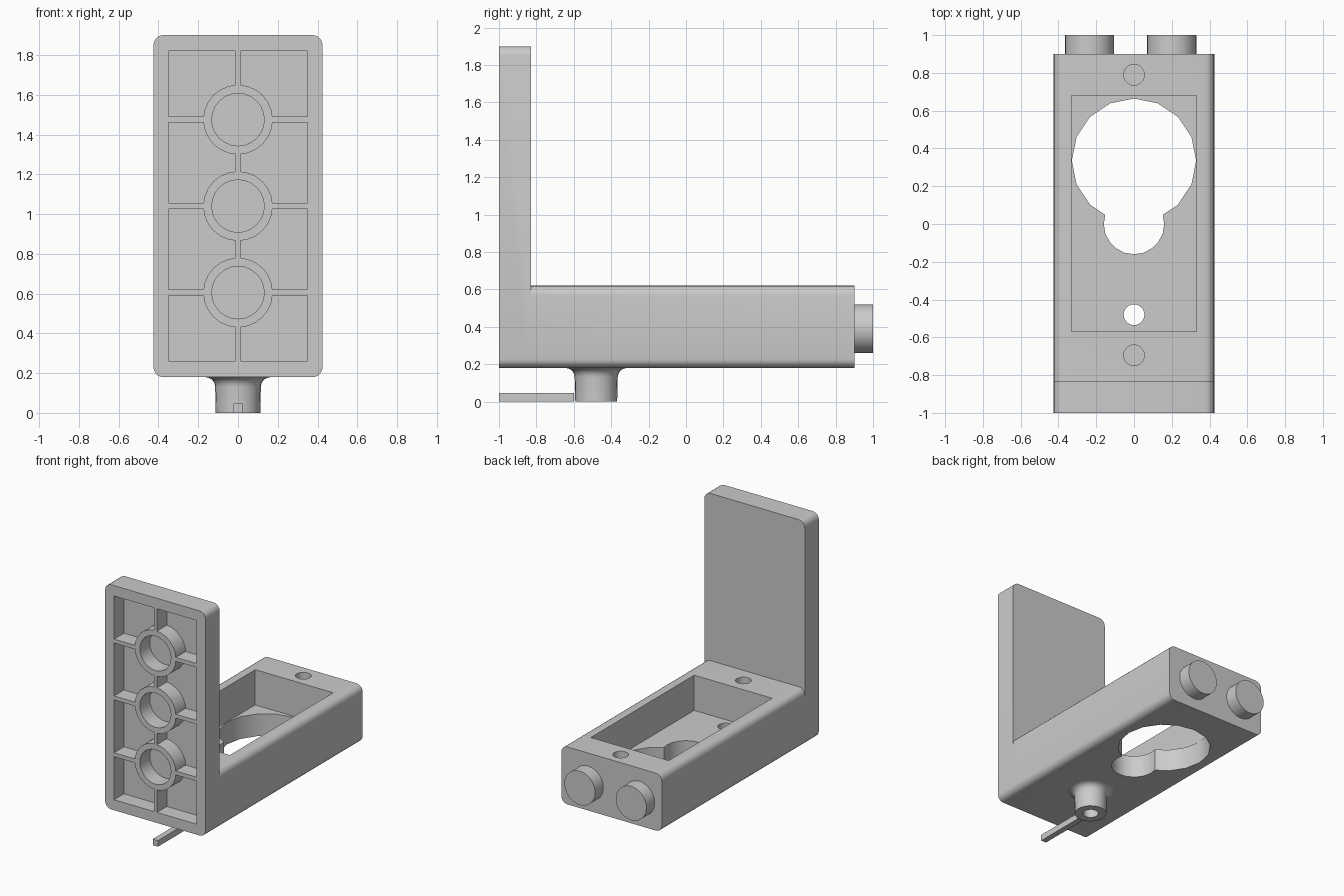
import bpy, bmesh, math
from mathutils import Matrix, Vector

cube = bpy.data.objects.get("Cube")
if cube:
    bpy.data.objects.remove(cube, do_unlink=True)

grey = bpy.data.materials.new("plain grey")
grey.use_nodes = True
grey.diffuse_color = (0.6, 0.6, 0.6, 1)
grey.node_tree.nodes["Principled BSDF"].inputs["Base Color"].default_value = (0.6, 0.6, 0.6, 1)


def make(name, bm):
    bmesh.ops.recalc_face_normals(bm, faces=bm.faces[:])
    mesh = bpy.data.meshes.new(name)
    bm.to_mesh(mesh)
    bm.free()
    mesh.materials.append(grey)
    ob = bpy.data.objects.new(name, mesh)
    bpy.context.collection.objects.link(ob)
    return ob


def box(name, x, y, z, radius=0):
    """Box from ranges; radius rounds the edges that run along y."""
    bm = bmesh.new()
    bmesh.ops.create_cube(bm, size=1)
    for v in bm.verts:
        v.co = Vector([lo + (c + 0.5) * (hi - lo) for c, (lo, hi) in zip(v.co, (x, y, z))])
    if radius:
        edges = [e for e in bm.edges if abs(e.verts[0].co.y - e.verts[1].co.y) > 0.01]
        bmesh.ops.bevel(bm, geom=edges, offset=radius, segments=5, profile=0.5, affect='EDGES')
    return make(name, bm)


def cylinder(name, centre, radius, depth, sides=24, along_y=False):
    bm = bmesh.new()
    turn = Matrix.Rotation(math.pi / 2, 4, 'X') if along_y else Matrix()
    bmesh.ops.create_cone(bm, cap_ends=True, segments=sides, radius1=radius, radius2=radius,
                          depth=depth, matrix=Matrix.Translation(centre) @ turn)
    return make(name, bm)


def lathe(name, profile, centre, axis, sides=24):
    """Spin a closed (radius, height) profile about z, then turn it to the axis."""
    bm = bmesh.new()
    turn = Matrix.Translation(centre) @ (Matrix.Rotation(math.pi / 2, 4, 'X') if axis == 'Y' else Matrix())
    rings = []
    for i in range(sides):
        a = 2 * math.pi * i / sides
        rings.append([bm.verts.new(turn @ Vector((r * math.cos(a), r * math.sin(a), h)))
                      for r, h in profile])
    n = len(profile)
    for i in range(sides):
        p, q = rings[i], rings[(i + 1) % sides]
        for j in range(n):
            k = (j + 1) % n
            bm.faces.new((p[j], q[j], q[k], p[k]))
    return make(name, bm)


def combine(target, other, operation):
    mod = target.modifiers.new("combine", 'BOOLEAN')
    mod.operation, mod.solver, mod.object = operation, 'EXACT', other
    bpy.context.view_layer.objects.active = target
    bpy.ops.object.modifier_apply(modifier=mod.name)
    bpy.data.objects.remove(other, do_unlink=True)


FLOOR, TOP, WIDE = 0.35, 0.62, (-0.425, 0.425)
RECESS = -0.88          # back of the front recess
STUD_Y = -0.48
parts = []

# L-shaped body: upright plate joined to the hollow base
body = box("bracket_body", WIDE, (-1, -0.83), (0.18, 1.9), 0.05)
combine(body, box("base", WIDE, (-0.86, 0.9), (0.18, TOP), 0.05), 'UNION')

# Front recess, base pocket and keyhole opening
cutters = [
    box("recess_cutter", (-0.35, 0.35), (-1.1, RECESS), (0.26, 1.82)),
    box("pocket_cutter", (-0.33, 0.33), (-0.57, 0.68), (FLOOR, 0.8)),
    cylinder("large_hole_cutter", (0, 0.335, 0.24), 0.329, 0.3, 16),
    cylinder("small_hole_cutter", (0, 0, 0.23), 0.16, 0.3, 20),
    cylinder("stud_hole_cutter", (0, STUD_Y, 0.25), 0.055, 0.3),
]
# Blind screw holes at either end of the pocket
cutters += [cylinder("screw_hole_cutter", (0, y, 0.5), 0.055, 0.4) for y in (-0.695, 0.79)]
for cutter in cutters:
    combine(body, cutter, 'DIFFERENCE')
parts.append(body)

# Rings and ribs inside the front recess
levels = (0.605, 1.04, 1.475)
OUTER, INNER = 0.175, 0.132
depth = (-1, RECESS + 0.005)
for i, z in enumerate(levels):
    tube = [(INNER, 0), (OUTER, 0), (OUTER, -0.125), (INNER, -0.125)]
    parts.append(lathe(f"ring_{i + 1}", tube, (0, -1, z), 'Y'))
    for side, name in ((-1, "right"), (1, "left")):
        ends = sorted((side * (OUTER - 0.003), side * 0.35))
        parts.append(box(f"{name}_rib_{i + 1}", ends, depth, (z - 0.015, z + 0.015)))
starts = [0.26] + [z + OUTER - 0.002 for z in levels]
stops = [z - OUTER + 0.002 for z in levels] + [1.82]
for i, span in enumerate(zip(starts, stops)):
    parts.append(box(f"upright_rib_{i + 1}", (-0.013, 0.013), depth, span))

# Hollow stud below the base, with a flared root
flare = [(0.165 - 0.05 * math.sin(a), 0.13 + 0.05 * math.cos(a))
         for a in (math.pi / 2 * i / 5 for i in range(6))]
flare = [(0.165 - 0.05 * math.cos(a), 0.13 + 0.05 * math.sin(a))
         for a in (math.pi / 2 * i / 5 for i in range(6))]
stud = [(0.055, 0), (0.112, 0)] + flare + [(0.165, 0.185), (0.055, 0.185)]
parts.append(lathe("hollow_stud", stud, (0, STUD_Y, 0), 'Z'))

# Thin bar in front of the stud
parts.append(box("bar", (-0.022, 0.022), (-1, -0.6), (0, 0.047)))

# Two round pegs on the rear face
for name, x in (("right_peg", -0.235), ("left_peg", 0.2)):
    parts.append(cylinder(name, (x, 0.945, 0.39), 0.13, 0.11, 32, True))

# Smooth the rounds while keeping hard edges crisp
bpy.ops.object.select_all(action='DESELECT')
for part in parts:
    part.select_set(True)
bpy.context.view_layer.objects.active = body
bpy.ops.object.shade_smooth_by_angle(angle=math.radians(32))
